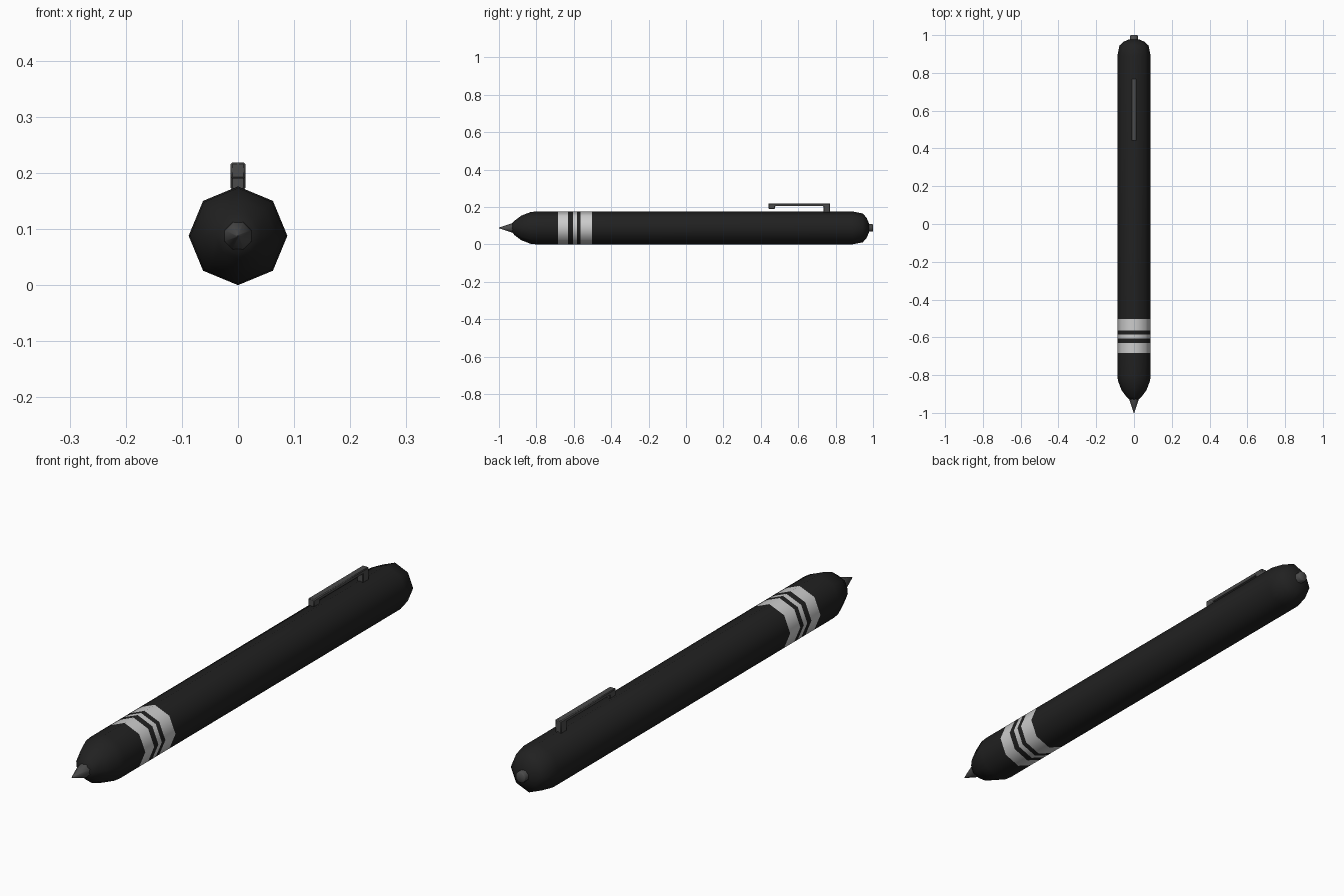
import bpy, bmesh
from math import sin, cos, pi, radians

if "Cube" in bpy.data.objects:
    bpy.data.objects.remove(bpy.data.objects["Cube"])

AXIS_Z = 0.088
SIDES = 8


def material(name, rgb):
    m = bpy.data.materials.new(name)
    m.diffuse_color = (*rgb, 1)
    m.use_nodes = True
    m.node_tree.nodes["Principled BSDF"].inputs["Base Color"].default_value = m.diffuse_color
    return m


black = material("matte_black", (0.015, 0.015, 0.015))
silver = material("silver_band", (0.55, 0.55, 0.53))
grey = material("dark_grey", (0.07, 0.07, 0.07))


def finish(name, bm, mats, angle):
    bmesh.ops.recalc_face_normals(bm, faces=bm.faces)
    me = bpy.data.meshes.new(name)
    bm.to_mesh(me)
    bm.free()
    for m in mats:
        me.materials.append(m)
    ob = bpy.data.objects.new(name, me)
    bpy.context.collection.objects.link(ob)
    bpy.ops.object.select_all(action='DESELECT')
    ob.select_set(True)
    bpy.context.view_layer.objects.active = ob
    bpy.ops.object.shade_smooth_by_angle(angle=radians(angle))
    return ob


def lathe(name, profile, mats, turn=0.0, silver_spans=(), angle=50):
    """Eight-sided solid along y from (y, radius) pairs, capped at both ends."""
    bm = bmesh.new()
    rings = []
    for y, r in profile:
        angles = [turn + 2 * pi * i / SIDES for i in range(SIDES)]
        rings.append([bm.verts.new((r * cos(a), y, AXIS_Z + r * sin(a))) for a in angles])
    for k, (a, b) in enumerate(zip(rings, rings[1:])):
        for i in range(SIDES):
            j = (i + 1) % SIDES
            f = bm.faces.new((a[i], a[j], b[j], b[i]))
            f.material_index = 1 if k in silver_spans else 0
    bm.faces.new(rings[0])
    bm.faces.new(rings[-1])
    return finish(name, bm, mats, angle)


# Barrel with rounded ends and three inlaid bands
R = 0.088
barrel = [(-0.93, 0.024), (-0.915, 0.04), (-0.88, 0.066), (-0.83, 0.085), (-0.80, R),
          (-0.684, R), (-0.63, R), (-0.605, R), (-0.584, R), (-0.563, R), (-0.502, R),
          (0.89, R), (0.945, 0.077), (0.965, 0.055), (0.978, 0.025)]
lathe("barrel", barrel, [black, silver], silver_spans=(5, 7, 9))

# Writing tip and push button
lathe("writing_tip", [(-0.92, 0.027), (-0.935, 0.025), (-0.997, 0.003), (-1.0, 0.001)],
      [grey], turn=pi / 8)
lathe("push_button", [(0.965, 0.022), (0.996, 0.022), (1.0, 0.018)], [grey], turn=pi / 8)

# Pocket clip: side profile extruded across x, with softened edges
outline = [(0.44, 0.190), (0.475, 0.190), (0.475, 0.204), (0.735, 0.204),
           (0.735, 0.170), (0.77, 0.170), (0.77, 0.219), (0.44, 0.219)]
bm = bmesh.new()
face = bm.faces.new([bm.verts.new((-0.013, y, z)) for y, z in outline])
ext = bmesh.ops.extrude_face_region(bm, geom=[face])
bmesh.ops.translate(bm, vec=(0.026, 0, 0),
                    verts=[v for v in ext["geom"] if isinstance(v, bmesh.types.BMVert)])
clip = finish("pocket_clip", bm, [grey], 30)
bevel = clip.modifiers.new("soft_edges", 'BEVEL')
bevel.width = 0.003
bevel.segments = 1
